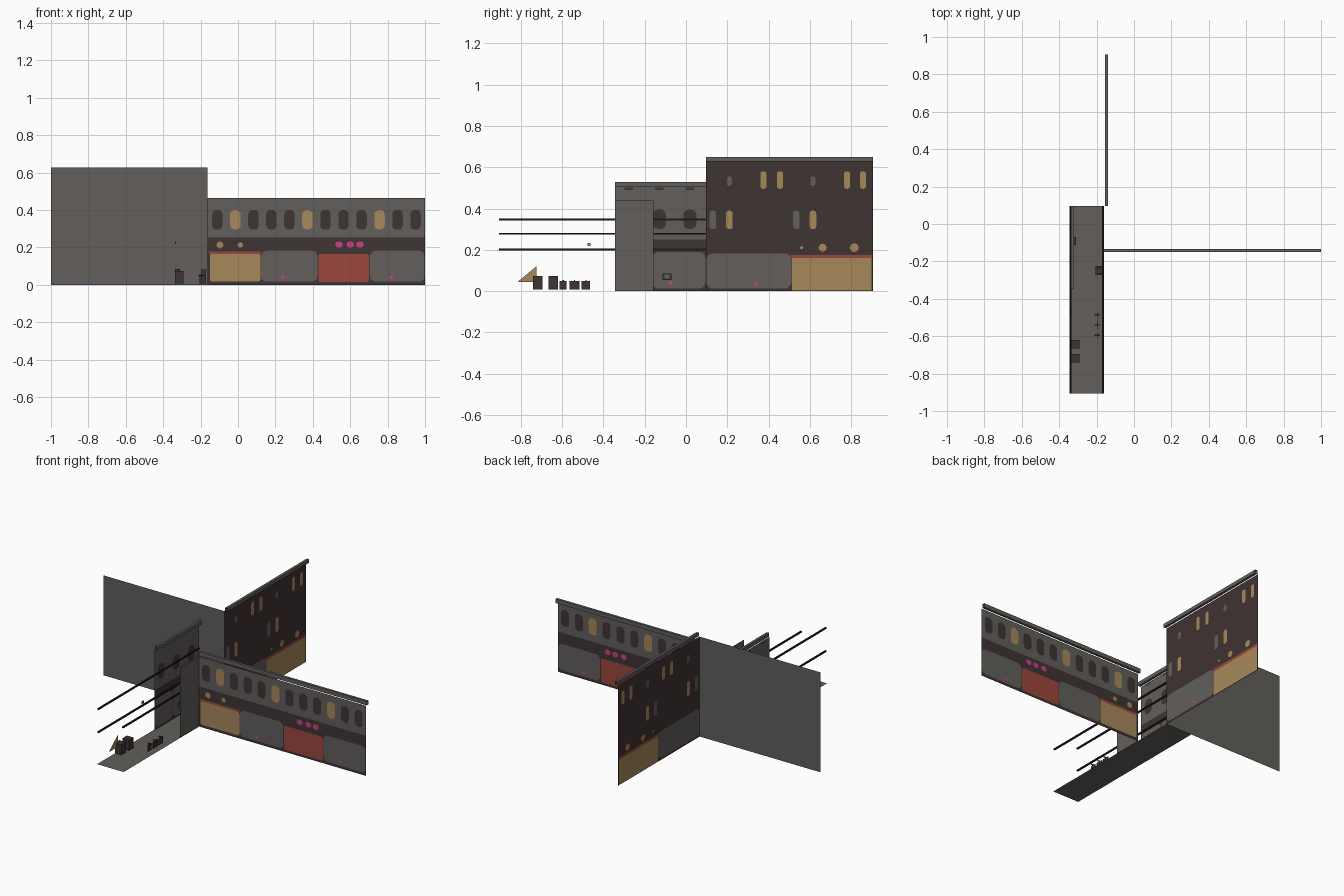
import bpy, bmesh, math

if "Cube" in bpy.data.objects:
    bpy.data.objects.remove(bpy.data.objects["Cube"])

# ---------- materials ----------
def lin(c):
    c /= 255
    return c / 12.92 if c <= 0.04045 else ((c + 0.055) / 1.055) ** 2.4

NAMES = ["stone_grey", "dark_brown", "warm_gold", "brick_red", "flower_pink", "cable_black"]
RGB = [(98, 95, 91), (63, 51, 51), (166, 136, 91), (155, 70, 59), (200, 62, 128), (32, 24, 26)]
MATS = []
for n, c in zip(NAMES, RGB):
    m = bpy.data.materials.new(n)
    m.diffuse_color = (*[lin(v) for v in c], 1)
    m.use_nodes = True
    m.node_tree.nodes["Principled BSDF"].inputs["Base Color"].default_value = m.diffuse_color
    MATS.append(m)
GREY, BROWN, GOLD, RED, PINK, BLACK = range(6)

def finish(name, bm):
    me = bpy.data.meshes.new(name)
    bm.to_mesh(me)
    bm.free()
    for m in MATS:
        me.materials.append(m)
    ob = bpy.data.objects.new(name, me)
    bpy.context.collection.objects.link(ob)
    return ob

# ---------- helpers ----------
def rrect(u0, u1, v0, v1, r=0.0, n=3):
    """Rectangle outline with rounded corners, counter-clockwise."""
    if r <= 0:
        return [(u0, v0), (u1, v0), (u1, v1), (u0, v1)]
    out = []
    for k, (cu, cv) in enumerate([(u1 - r, v1 - r), (u0 + r, v1 - r), (u0 + r, v0 + r), (u1 - r, v0 + r)]):
        for i in range(n + 1):
            a = math.pi / 2 * (k + i / n)
            out.append((cu + r * math.cos(a), cv + r * math.sin(a)))
    return out

def window(u, w, v0, v1):
    return rrect(u - w / 2, u + w / 2, v0, v1, min(w, v1 - v0) * 0.42)

def blob(u, v, r, rv=None):
    rv = rv or r
    return [(u + r * math.cos(i * math.pi / 4), v + rv * math.sin(i * math.pi / 4)) for i in range(8)]

def wall(name, axis, pos, bands, details=()):
    """Sheet wall: colour bands, plus details shown on both of its sides."""
    bm = bmesh.new()
    def put(outline, mat, off):
        co = [(u, pos - off, v) if axis == 'y' else (pos + off, u, v) for u, v in outline]
        if off < 0:
            co.reverse()
        bm.faces.new([bm.verts.new(c) for c in co]).material_index = mat
    for outline, mat in bands:
        put(outline, mat, 0)
    for outline, mat, level in details:
        for s in (1, -1):
            put(outline, mat, s * level * 0.0015)
    return finish(name, bm)

def box(bm, lo, hi, mat, open_axis=None):
    v = [bm.verts.new((x, y, z)) for x in (lo[0], hi[0]) for y in (lo[1], hi[1]) for z in (lo[2], hi[2])]
    sides = {'x': [(0, 1, 3, 2), (4, 6, 7, 5)], 'y': [(0, 4, 5, 1), (2, 3, 7, 6)], 'z': [(0, 2, 6, 4), (1, 5, 7, 3)]}
    for ax, quads in sides.items():
        if ax != open_axis:
            for q in quads:
                bm.faces.new([v[i] for i in q]).material_index = mat

def boxes(name, items, open_axis=None):
    bm = bmesh.new()
    for lo, hi, mat in items:
        box(bm, lo, hi, mat, open_axis)
    return finish(name, bm)

XL, XR, YF, YB = -0.34, -0.162, -0.157, 0.096   # street edges

# ---------- ground ----------
bm = bmesh.new()
bm.faces.new([bm.verts.new(c) for c in
              [(-0.345, -0.905, 0), (-0.16, -0.905, 0), (-0.16, YB, 0), (-0.345, YB, 0)]]).material_index = GREY
finish("alley_floor", bm)

# ---------- front facade ----------
d = []
for i in range(12):
    d.append((window(-0.11 + i * 0.0963, 0.056, 0.295, 0.40), GOLD if i % 4 == 1 else BROWN, 1))
d += [(rrect(-0.15, 0.12, 0.017, 0.165, 0.012), GOLD, 1),
      (rrect(-0.155, 0.122, 0.164, 0.178), RED, 1),
      (rrect(0.122, 0.425, 0.017, 0.182, 0.03), GREY, 1),
      (rrect(0.43, 0.70, 0.015, 0.165, 0.012), RED, 1),
      (rrect(0.705, 0.998, 0.017, 0.182, 0.03), GREY, 1)]
d += [(blob(x, 0.215, 0.021, 0.018), PINK, 2) for x in (0.54, 0.60, 0.652)]
d += [(blob(x, 0.04, 0.01), PINK, 2) for x in (0.24, 0.82)]
d += [(blob(x, 0.213, r), GOLD, 2) for x, r in ((-0.097, 0.019), (0.012, 0.015))]
wall("front_facade", 'y', YF,
     [(rrect(XR, 1, 0, 0.252), BROWN), (rrect(XR, 1, 0.252, 0.44), GREY)], d)

# ---------- tall facade ----------
d = [(window(y, 0.03, 0.495, 0.58), GOLD, 1) for y in (0.375, 0.455, 0.78, 0.857)]
d += [(window(y, 0.025, 0.51, 0.555), GREY, 1) for y in (0.21, 0.615)]
d += [(window(y, 0.032, 0.30, 0.39), c, 1) for y, c in ((0.13, GREY), (0.21, GOLD), (0.535, GREY), (0.615, GOLD))]
d += [(rrect(0.098, 0.51, 0.012, 0.182, 0.03), GREY, 1),
      (rrect(0.513, 0.898, 0.004, 0.16), GOLD, 1),
      (rrect(0.508, 0.90, 0.159, 0.176), RED, 1)]
d += [(blob(y, 0.21, r), GOLD, 2) for y, r in ((0.56, 0.008), (0.662, 0.02), (0.815, 0.022))]
d += [(blob(0.342, 0.037, 0.01), PINK, 2)]
wall("tall_facade", 'x', XR, [(rrect(YB, 0.905, 0, 0.628), BROWN)], d)

# ---------- alley facade ----------
d = [(window(y, 0.064, 0.30, 0.395), BROWN, 1) for y in (-0.277, -0.129, 0.019)]
d += [(rrect(y - 0.02, y + 0.02, 0.49, 0.502), BROWN, 1) for y in (-0.277, -0.129, 0.019)]
d += [(rrect(-0.338, -0.165, 0.012, 0.19, 0.03), GREY, 1),
      (rrect(-0.162, YB - 0.002, 0.012, 0.19, 0.03), GREY, 1),
      (blob(-0.075, 0.04, 0.01), PINK, 2)]
wall("alley_facade", 'x', XL,
     [(rrect(-0.345, YB, 0, 0.25), BROWN), (rrect(-0.345, YB, 0.25, 0.505), GREY)], d)

# ---------- plain walls ----------
wall("plain_end_wall", 'y', YB, [(rrect(-1, XR, 0, 0.627), GREY)])
wall("plain_side_wall", 'x', XR, [(rrect(-0.345, YF, 0, 0.44), GREY)])

# ---------- cornices, open at the ends ----------
boxes("front_cornice", [((XR, -0.15, 0.44), (1, -0.134, 0.465), GREY)], 'x')
boxes("tall_cornice", [((-0.156, YB, 0.628), (-0.14, 0.905, 0.65), GREY)], 'y')
boxes("alley_cornice", [((-0.336, -0.345, 0.505), (-0.32, YB, 0.529), GREY)], 'y')

# ---------- overhead cables ----------
W = 0.0045
boxes("cables", [((x - W, -0.905, z - W), (x + W, YB, z + W), BLACK)
                 for x, z in ((-0.338, 0.347), (-0.338, 0.202), (-0.167, 0.278))], 'y')

# ---------- street clutter ----------
boxes("crates", [((-0.337, y, 0.008), (-0.292, y + 0.045, 0.073), BROWN) for y in (-0.74, -0.665)])
boxes("bin", [((-0.206, -0.272, 0.008), (-0.17, -0.224, 0.055), BROWN),
              ((-0.198, -0.265, 0.055), (-0.172, -0.23, 0.083), BROWN)])
boxes("wall_unit", [((-0.336, -0.113, 0.053), (-0.311, -0.07, 0.085), BROWN),
                    ((-0.311, -0.105, 0.06), (-0.309, -0.08, 0.08), GREY)])
parts = []
for y0, y1 in ((-0.612, -0.578), (-0.565, -0.516), (-0.505, -0.465)):
    c = (y0 + y1) / 2
    parts.append(((-0.199, y0, 0.008), (-0.195, y1, 0.048), BROWN))
    parts.append(((-0.211, c - 0.003, 0.048), (-0.183, c + 0.003, 0.053), BROWN))
boxes("parked_bicycles", parts)

# ---------- small lit sign and pennant ----------
boxes("lantern", [((-0.337, -0.478, 0.218), (-0.331, -0.462, 0.233), GOLD)])
wall("pennant", 'x', -0.327, [([(-0.815, 0.045), (-0.725, 0.045), (-0.725, 0.12)], GOLD)])
